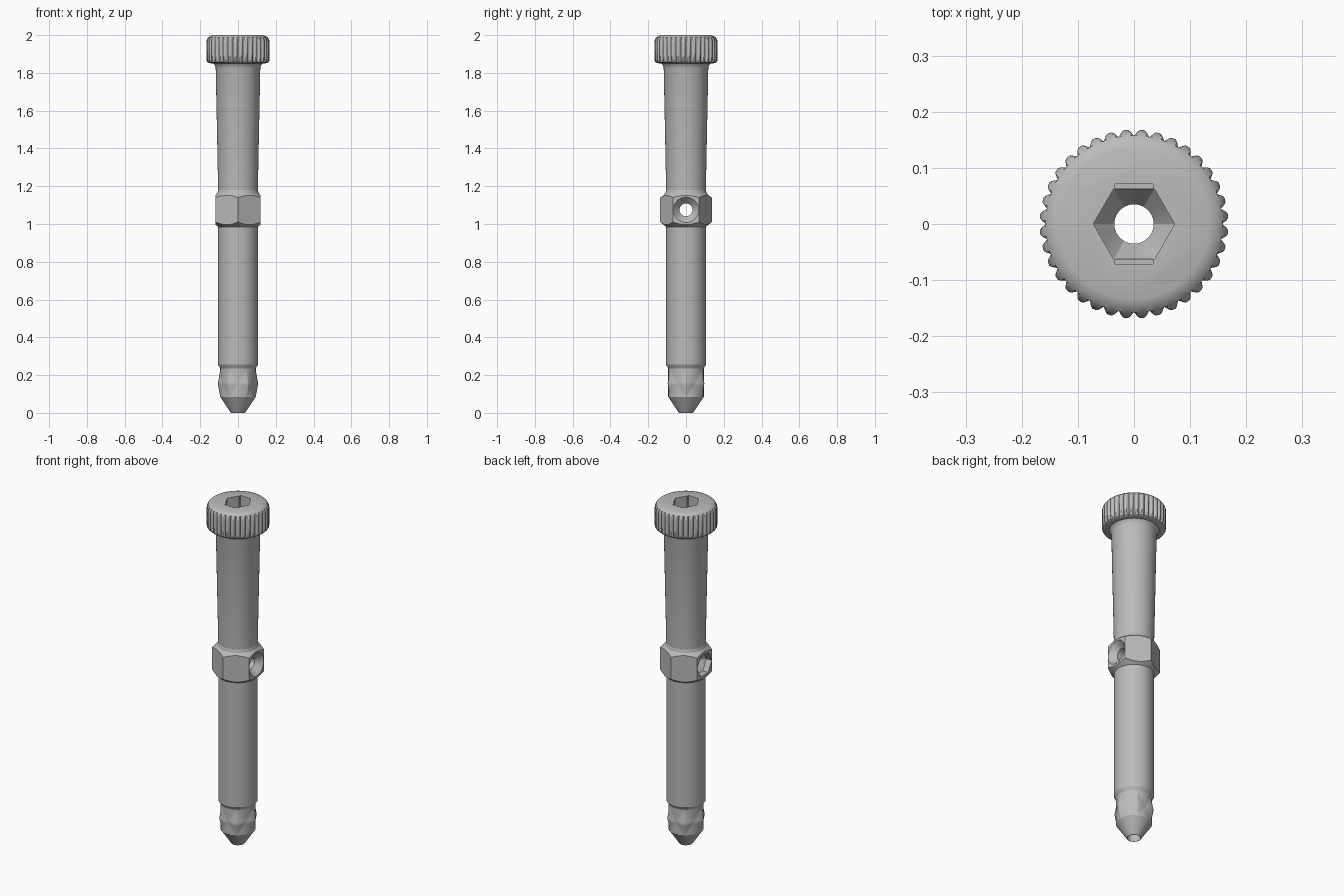
import bpy, bmesh
from math import cos, sin, pi, radians
from mathutils import Vector

cube = bpy.data.objects.get("Cube")
if cube:
    bpy.data.objects.remove(cube, do_unlink=True)

steel = bpy.data.materials.new("satin grey metal")
steel.use_nodes = True
GREY = (0.5, 0.5, 0.5, 1)
steel.diffuse_color = GREY
steel.node_tree.nodes["Principled BSDF"].inputs["Base Color"].default_value = GREY

BORE = 0.035


def ring(r, z, n=72, shape=None):
    """Horizontal loop of points; shape(r, angle, z) may alter the radius."""
    pts = []
    for i in range(n):
        a = 2 * pi * i / n
        q = shape(r, a, z) if shape else r
        pts.append(Vector((q * cos(a), q * sin(a), z)))
    return pts


def loft(name, rings, wrap=False):
    """Skin a stack of rings; wrap joins last to first, otherwise cap ends."""
    bm = bmesh.new()
    loops = [[bm.verts.new(p) for p in r] for r in rings]
    pairs = list(zip(loops, loops[1:]))
    if wrap:
        pairs.append((loops[-1], loops[0]))
    else:
        bm.faces.new(loops[0])
        bm.faces.new(loops[-1])
    for a, b in pairs:
        for i in range(len(a)):
            j = (i + 1) % len(a)
            bm.faces.new((a[i], a[j], b[j], b[i]))
    bmesh.ops.recalc_face_normals(bm, faces=bm.faces)
    mesh = bpy.data.meshes.new(name)
    bm.to_mesh(mesh)
    bm.free()
    mesh.materials.append(steel)
    obj = bpy.data.objects.new(name, mesh)
    bpy.context.collection.objects.link(obj)
    return obj


def tube(name, profile, n=72, shape=None):
    """Turned part with the central bore through it."""
    rings = [ring(r, z, n, shape) for r, z in profile]
    rings.append(ring(BORE, profile[-1][1], n))
    rings.insert(0, ring(BORE, profile[0][1], n))
    return loft(name, rings, wrap=True)


def carve(obj, cutter, operation="DIFFERENCE"):
    cutter.hide_render = True
    mod = obj.modifiers.new("carve", "BOOLEAN")
    mod.operation, mod.solver, mod.object = operation, "EXACT", cutter
    bpy.context.view_layer.objects.active = obj
    bpy.ops.object.modifier_apply(modifier=mod.name)
    bpy.data.objects.remove(cutter, do_unlink=True)


def hexagon(r, a, z):
    """Radius of a hexagon of corner radius r with a corner at angle zero."""
    return r * cos(pi / 6) / cos(a % (pi / 3) - pi / 6)


# Pointed tip with six shallow pyramid nubs
def nubs(r, a, z):
    da = abs((a + pi / 6) % (pi / 3) - pi / 6) / (pi / 6)
    return r + 0.013 * max(0, 1 - da - abs(z - 0.155) / 0.07)


neck = [(0.094, 0.085 + 0.01 * i) for i in range(16)]
tip = tube("tip", [(0.037, 0)] + neck + [(0.105, 0.255)], 144, nubs)

# Straight lower shaft and flaring upper grip
lower_shaft = tube("lower_shaft", [(0.105, 0.255), (0.105, 0.985)])
upper_shaft = tube("upper_shaft", [(0.105, 1.18), (0.118, 1.825),
                                   (0.122, 1.84), (0.13, 1.85)])

# Hexagonal collar: turned blank trimmed by a hexagonal prism
blank = [(0.105, 0.985), (0.145, 1.016), (0.145, 1.135),
         (0.122, 1.15), (0.11, 1.163), (0.105, 1.18)]
collar = loft("hex_collar", [ring(r, z, 96) for r, z in blank])
prism = loft("prism", [[Vector((-p.y, p.x, p.z)) for p in ring(0.1386, z, 6)]
                       for z in (0.9, 1.25)])
carve(collar, prism, "INTERSECT")
carve(collar, loft("bore", [ring(BORE, z) for z in (0.9, 1.25)]))

# Cross hole: countersunk on the left, hexagonal nut pocket on the right
cross = [(0.0764, 0.13, None), (0.034, 0.085, None), (0.034, -0.06, None),
         (0.068, -0.085, hexagon), (0.068, -0.15, hexagon)]
carve(collar, loft("cross_hole", [
    [Vector((p.z, p.x, p.y + 1.075)) for p in ring(r, x, 72, s)]
    for r, x, s in cross]))


# Knurled cap head with rounded rim
def knurl(r, a, z):
    d = (a * 36 / (2 * pi) + 0.001) % 1
    d = min(d, 1 - d)
    return min(r, 0.168 - 0.011 * max(0, 1 - d / 0.32))


rim = [(0.14, 1.85), (0.155, 1.853), (0.163, 1.858), (0.168, 1.867),
       (0.168, 1.963), (0.165, 1.976), (0.158, 1.987), (0.148, 1.995),
       (0.134, 2.0)]
head = loft("knurled_head", [ring(r, z, 288, knurl) for r, z in rim])

# Hexagonal drive socket tapering into the bore
socket = [(0.0725, 2.05, hexagon), (0.0725, 1.91, hexagon),
          (BORE, 1.865, None), (BORE, 1.8, None)]
carve(head, loft("socket", [ring(r, z, 72, s) for r, z, s in socket]))

# Relief slots on two sides of the socket
carve(head, loft("slots", [
    [Vector((sx * 0.034, sy * 0.071, z))
     for sx, sy in ((1, 1), (-1, 1), (-1, -1), (1, -1))]
    for z in (1.915, 2.05)]))

# Smooth turned surfaces, crisp edges
for part in (tip, lower_shaft, upper_shaft, collar, head):
    bpy.ops.object.select_all(action="DESELECT")
    part.select_set(True)
    bpy.context.view_layer.objects.active = part
    bpy.ops.object.shade_smooth_by_angle(angle=radians(25))
